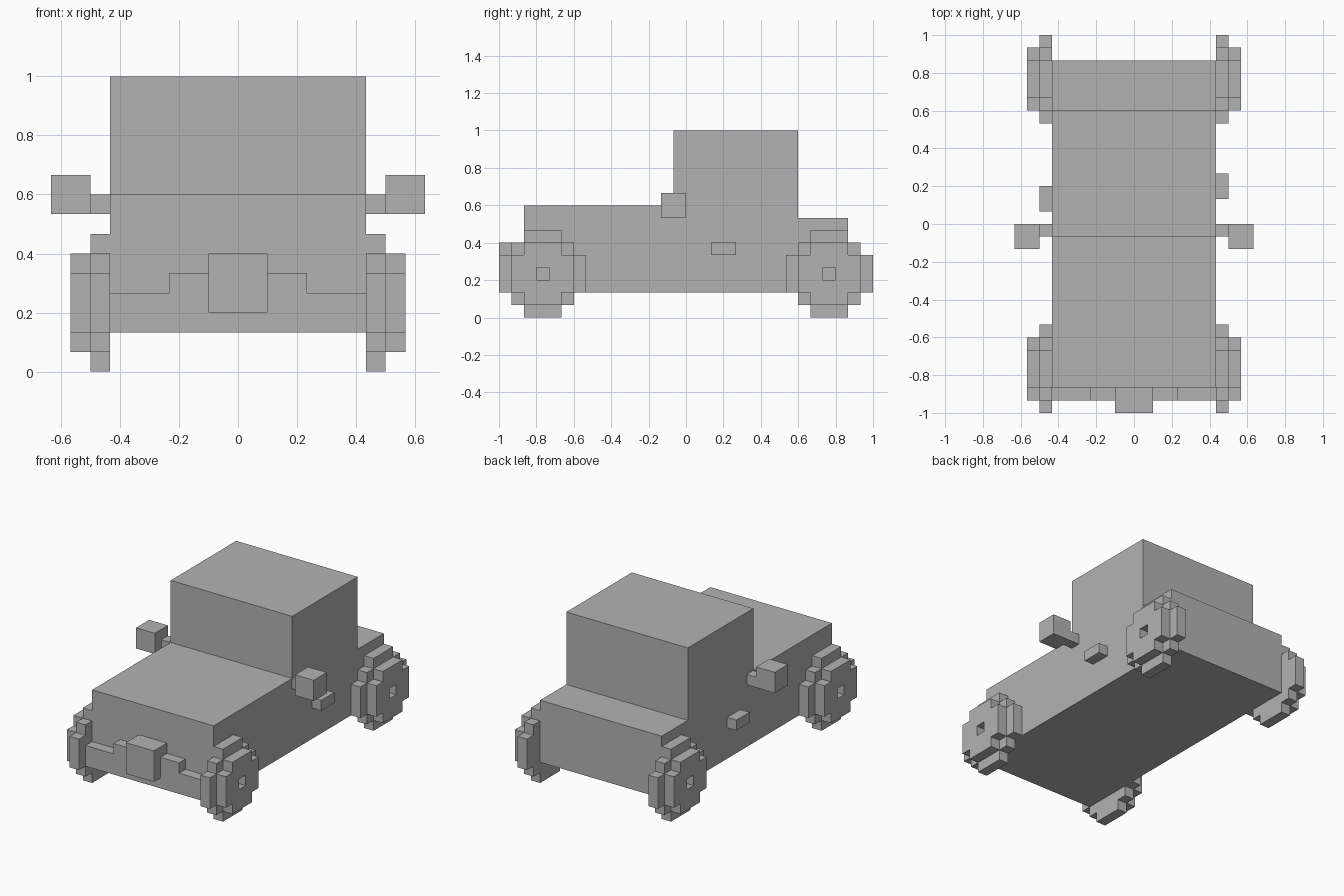
import bpy
import bmesh
from mathutils import Vector

U = 1 / 15  # edge of one block

cube = bpy.data.objects.get("Cube")
if cube:
    bpy.data.objects.remove(cube, do_unlink=True)

# Single grey finish
grey = bpy.data.materials.new("plain_grey")
grey.use_nodes = True
tone = (0.45, 0.45, 0.45, 1)
grey.diffuse_color = tone
grey.node_tree.nodes["Principled BSDF"].inputs["Base Color"].default_value = tone


def finish(name, bm):
    """Scale from block units and turn the bmesh into an object."""
    bmesh.ops.scale(bm, vec=(U, U, U), verts=bm.verts)
    bmesh.ops.recalc_face_normals(bm, faces=bm.faces)
    mesh = bpy.data.meshes.new(name)
    bm.to_mesh(mesh)
    bm.free()
    mesh.materials.append(grey)
    obj = bpy.data.objects.new(name, mesh)
    bpy.context.collection.objects.link(obj)
    return obj


def extrude(bm, offset):
    """Give all flat faces of the bmesh a thickness."""
    result = bmesh.ops.extrude_face_region(bm, geom=bm.faces[:], use_keep_orig=True)
    moved = [g for g in result["geom"] if isinstance(g, bmesh.types.BMVert)]
    bmesh.ops.translate(bm, vec=offset, verts=moved)


def profile(name, points, offset):
    bm = bmesh.new()
    bm.faces.new([bm.verts.new(p) for p in points])
    extrude(bm, offset)
    return finish(name, bm)


def box(name, low, high):
    low, high = Vector(low), Vector(high)
    bm = bmesh.new()
    bmesh.ops.create_cube(bm, size=1)
    bmesh.ops.scale(bm, vec=high - low, verts=bm.verts)
    bmesh.ops.translate(bm, vec=(low + high) / 2, verts=bm.verts)
    return finish(name, bm)


def side_box(name, side, low, high):
    """Box on one flank; x is measured outward from the centre."""
    xs = sorted((side * low[0], side * high[0]))
    return box(name, (xs[0], *low[1:]), (xs[1], *high[1:]))


def block_disc(name, side, x, y, z, reach, limit, hole):
    """Stepped disc made of blocks, one block thick."""
    bm = bmesh.new()
    cells = range(-reach, reach + 1)
    for i in cells:
        for j in cells:
            if abs(i) + abs(j) > limit or (hole and i == j == 0):
                continue
            corners = ((-.5, -.5), (.5, -.5), (.5, .5), (-.5, .5))
            bm.faces.new([bm.verts.new((side * x, y + i + a, z + j + b))
                          for a, b in corners])
    bmesh.ops.remove_doubles(bm, verts=bm.verts, dist=0.01)
    extrude(bm, (side, 0, 0))
    return finish(name, bm)


# Body with bonnet, cabin and boot in one side profile
outline = [(-13, 2), (13, 2), (13, 8), (9, 8), (9, 15), (-1, 15), (-1, 9), (-13, 9)]
profile("body", [(-6.5, y, z) for y, z in outline], (13, 0, 0))

# Stepped front bumper and plate
half = [(6.5, 2), (6.5, 4), (3.5, 4), (3.5, 5), (1.5, 5), (1.5, 6)]
steps = half + [(-x, z) for x, z in reversed(half)]
profile("front_bumper", [(x, -13, z) for x, z in steps], (0, -1, 0))
box("front_plate", (-1.5, -15, 3), (1.5, -14, 6))

# Parts on both flanks
for side, label in ((1, "left"), (-1, "right")):
    side_box(label + "_mirror_arm", side, (6.5, -1, 8), (7.5, 0, 9))
    side_box(label + "_mirror", side, (7.5, -2, 8), (9.5, 0, 10))
    start = 2 if side > 0 else 1
    side_box(label + "_door_handle", side, (6.5, start, 5), (7.5, start + 2, 6))
    for y, end in ((-11.5, "front"), (11.5, "rear")):
        block_disc(f"{end}_{label}_tyre", side, 6.5, y, 3.5, 3, 4, False)
        block_disc(f"{end}_{label}_wheel_face", side, 7.5, y, 3.5, 2, 3, True)
